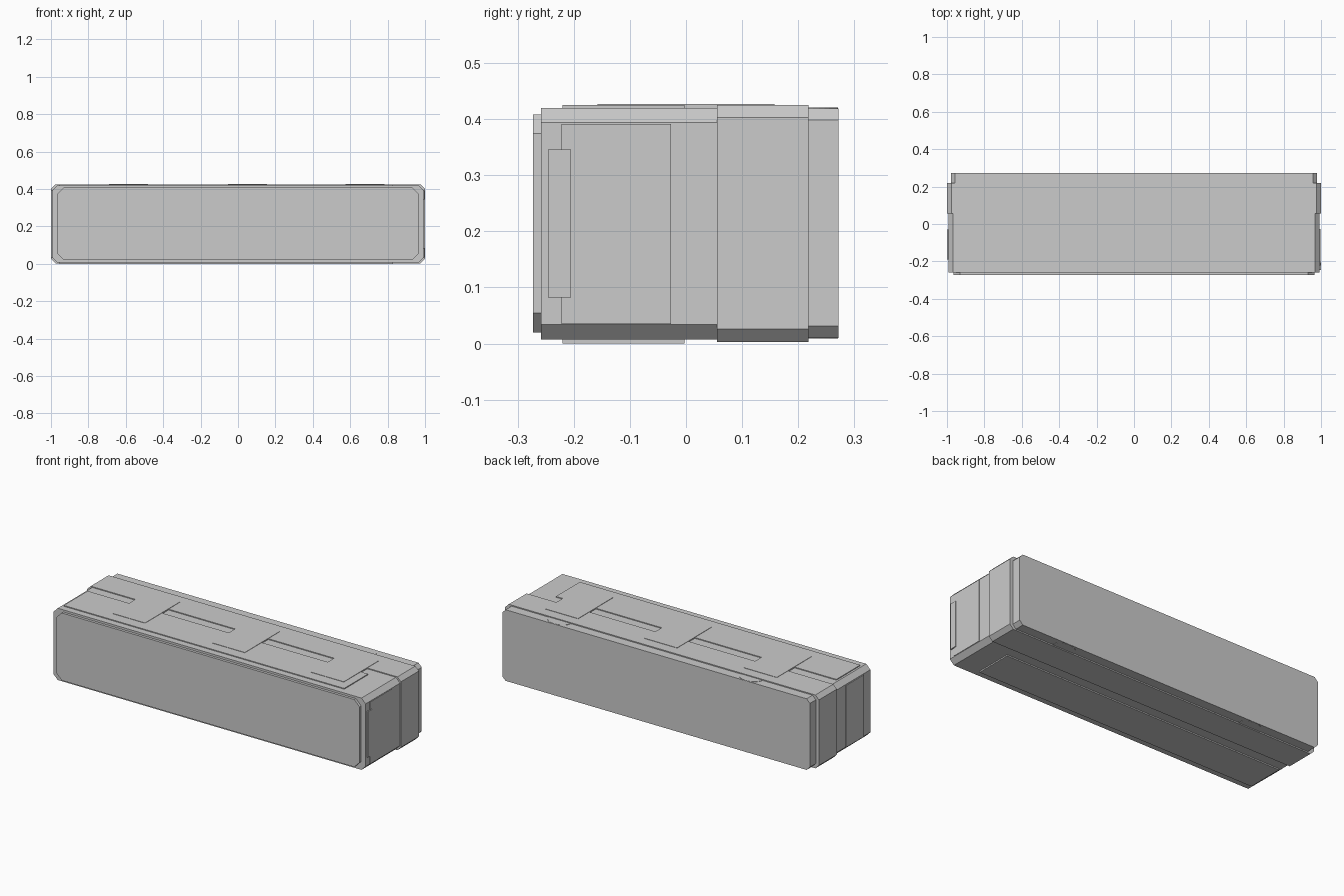
import bpy, bmesh, math

if "Cube" in bpy.data.objects:
    bpy.data.objects.remove(bpy.data.objects["Cube"])


def extrude(name, pts, axis, lo, hi):
    """Extrude a 2D outline between lo and hi along axis 'y' or 'z'."""
    bm = bmesh.new()
    def place(p, d):
        return (p[0], d, p[1]) if axis == 'y' else (p[0], p[1], d)
    a = [bm.verts.new(place(p, lo)) for p in pts]
    b = [bm.verts.new(place(p, hi)) for p in pts]
    bm.faces.new(a)
    bm.faces.new(b)
    n = len(pts)
    for i in range(n):
        j = (i + 1) % n
        bm.faces.new((a[i], a[j], b[j], b[i]))
    bmesh.ops.recalc_face_normals(bm, faces=bm.faces)
    mesh = bpy.data.meshes.new(name)
    bm.to_mesh(mesh)
    bm.free()
    ob = bpy.data.objects.new(name, mesh)
    bpy.context.collection.objects.link(ob)
    return ob


def section(name, x, z0, z1, c, y0, y1):
    """Body slice: rectangle with chamfered corners, extruded along y."""
    pts = [(-x + c, z0), (x - c, z0), (x, z0 + c), (x, z1 - c),
           (x - c, z1), (-x + c, z1), (-x, z1 - c), (-x, z0 + c)]
    return extrude(name, pts, 'y', y0, y1)


def plate(name, x0, x1, y0, y1, z0, z1):
    return extrude(name, [(x0, y0), (x1, y0), (x1, y1), (x0, y1)], 'z', z0, z1)


# Body slices from front to back
section("front_panel", 0.965, 0.02, 0.408, 0.034, -0.273, -0.257)
section("door", 0.993, 0.007, 0.42, 0.0265, -0.258, 0.056)
section("middle_frame", 0.9985, 0.003, 0.425, 0.0225, 0.055, 0.218)
section("back_body", 0.979, 0.010, 0.419, 0.021, 0.217, 0.272)

# Long thin strips on the top and bottom of the door
plate("top_strip", -0.955, 0.83, -0.22, -0.003, 0.415, 0.425)
plate("bottom_strip", -0.955, 0.83, -0.22, -0.003, 0.0, 0.012)

# Hinge plates bridging door and frame
for i, x in enumerate((-0.585, 0.05, 0.68)):
    plate(f"hinge_plate_{i + 1}", x - 0.104, x + 0.104, -0.158, 0.158, 0.418, 0.427)

# Side plates and the handle on the right
plate("right_plate", 0.98, 0.996, -0.222, -0.027, 0.035, 0.391)
plate("left_plate", -0.9985, -0.98, -0.19, -0.03, 0.035, 0.391)
plate("right_handle", 0.98, 1.0, -0.246, -0.205, 0.082, 0.346)

# Half-round tabs on the back edge, top and bottom
for i, x in enumerate((-0.57, 0.65)):
    arc = [(x + 0.07 * math.cos(math.pi * k / 16),
            0.216 + 0.055 * math.sin(math.pi * k / 16)) for k in range(17)]
    extrude(f"top_tab_{i + 1}", arc, 'z', 0.412, 0.4205)
    extrude(f"bottom_tab_{i + 1}", arc, 'z', 0.0085, 0.018)
